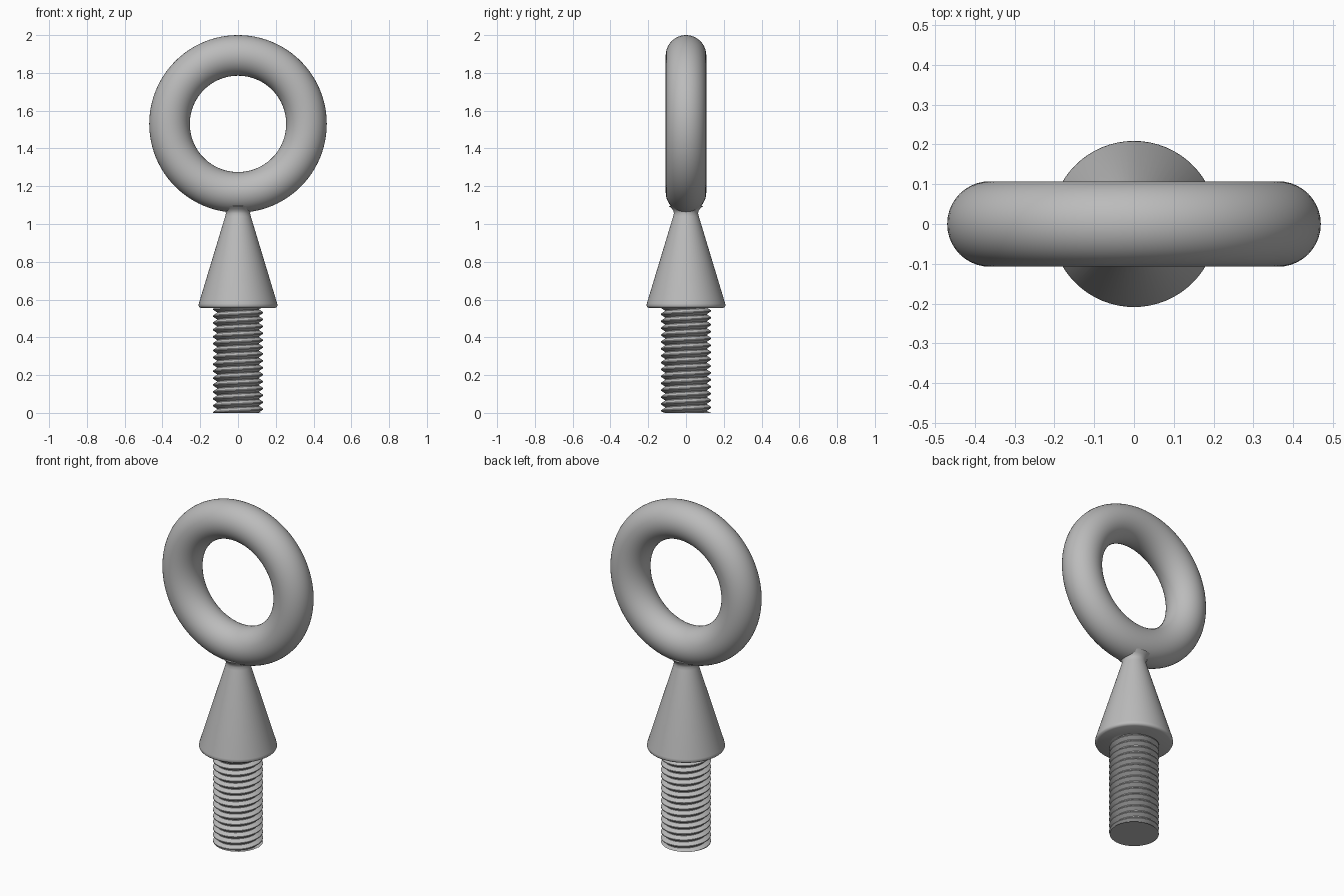
import bpy, bmesh, math
from math import pi, sin, cos

cube = bpy.data.objects.get("Cube")
if cube:
    bpy.data.objects.remove(cube)

steel = bpy.data.materials.new("grey_steel")
steel.use_nodes = True
colour = (0.5, 0.5, 0.5, 1)
steel.diffuse_color = colour
steel.node_tree.nodes["Principled BSDF"].inputs["Base Color"].default_value = colour


def finish(obj, angle):
    obj.data.materials.append(steel)
    bpy.ops.object.select_all(action="DESELECT")
    obj.select_set(True)
    bpy.context.view_layer.objects.active = obj
    bpy.ops.object.shade_smooth_by_angle(angle=math.radians(angle))


def mesh_object(name, bm, angle):
    bmesh.ops.recalc_face_normals(bm, faces=bm.faces)
    mesh = bpy.data.meshes.new(name)
    bm.to_mesh(mesh)
    bm.free()
    obj = bpy.data.objects.new(name, mesh)
    bpy.context.collection.objects.link(obj)
    finish(obj, angle)


# Eye ring, standing upright in the xz plane
bpy.ops.mesh.primitive_torus_add(
    major_radius=0.3625, minor_radius=0.1075, major_segments=96, minor_segments=40,
    location=(0, 0, 1.53), rotation=(pi / 2, 0, 0))
ring = bpy.context.object
ring.name = "eye_ring"
finish(ring, 40)

# Conical shoulder with a rounded lower rim and a small flare into the ring
shoulder = [(0, 0.555), (0.196, 0.555), (0.205, 0.56), (0.209, 0.568), (0.207, 0.58),
            (0.068, 1.04), (0.064, 1.056), (0.066, 1.068), (0.074, 1.08), (0.09, 1.095), (0, 1.12)]
bm = bmesh.new()
verts = [bm.verts.new((r, 0, z)) for r, z in shoulder]
edges = [bm.edges.new(pair) for pair in zip(verts, verts[1:])]
bmesh.ops.spin(bm, geom=verts + edges, cent=(0, 0, 0), axis=(0, 0, 1),
               angle=2 * pi, steps=64, use_merge=True)
bmesh.ops.remove_doubles(bm, verts=bm.verts, dist=0.0001)
mesh_object("conical_shoulder", bm, 40)

# Threaded shank: one V-shaped profile swept along a helix, trimmed flat at both ends
PITCH, LENGTH, STEPS = 0.0365, 0.557, 48
CREST, ROOT = 0.133, 0.112
groove = [(ROOT, 0), (ROOT, 0.1), (CREST, 0.48), (CREST, 0.62), (ROOT, 1)]
bm = bmesh.new()
previous = None
for i in range(int((LENGTH / PITCH + 3) * STEPS)):
    a = 2 * pi * i / STEPS
    row = []
    for r, t in groove:
        z = PITCH * (i / STEPS + t - 2)
        row.append(bm.verts.new((r * cos(a), r * sin(a), min(max(z, 0), LENGTH))))
    if previous:
        for k in range(len(groove) - 1):
            quad = (previous[k], row[k], row[k + 1], previous[k + 1])
            if max(v.co.z for v in quad) > 0 and min(v.co.z for v in quad) < LENGTH:
                bm.faces.new(quad)
    previous = row
loose = [v for v in bm.verts if not v.link_faces]
bmesh.ops.delete(bm, geom=loose, context="VERTS")
bmesh.ops.remove_doubles(bm, verts=bm.verts, dist=0.00005)
bmesh.ops.dissolve_degenerate(bm, edges=bm.edges, dist=0.00001)
mesh_object("threaded_shank", bm, 30)

# Flat end of the shank
bm = bmesh.new()
bmesh.ops.create_circle(bm, cap_ends=True, segments=STEPS, radius=0.13)
for f in bm.faces:
    f.normal_flip()
mesh_object("shank_end", bm, 30)
end = bpy.data.objects["shank_end"]
if end.data.polygons[0].normal.z > 0:
    end.data.flip_normals()
